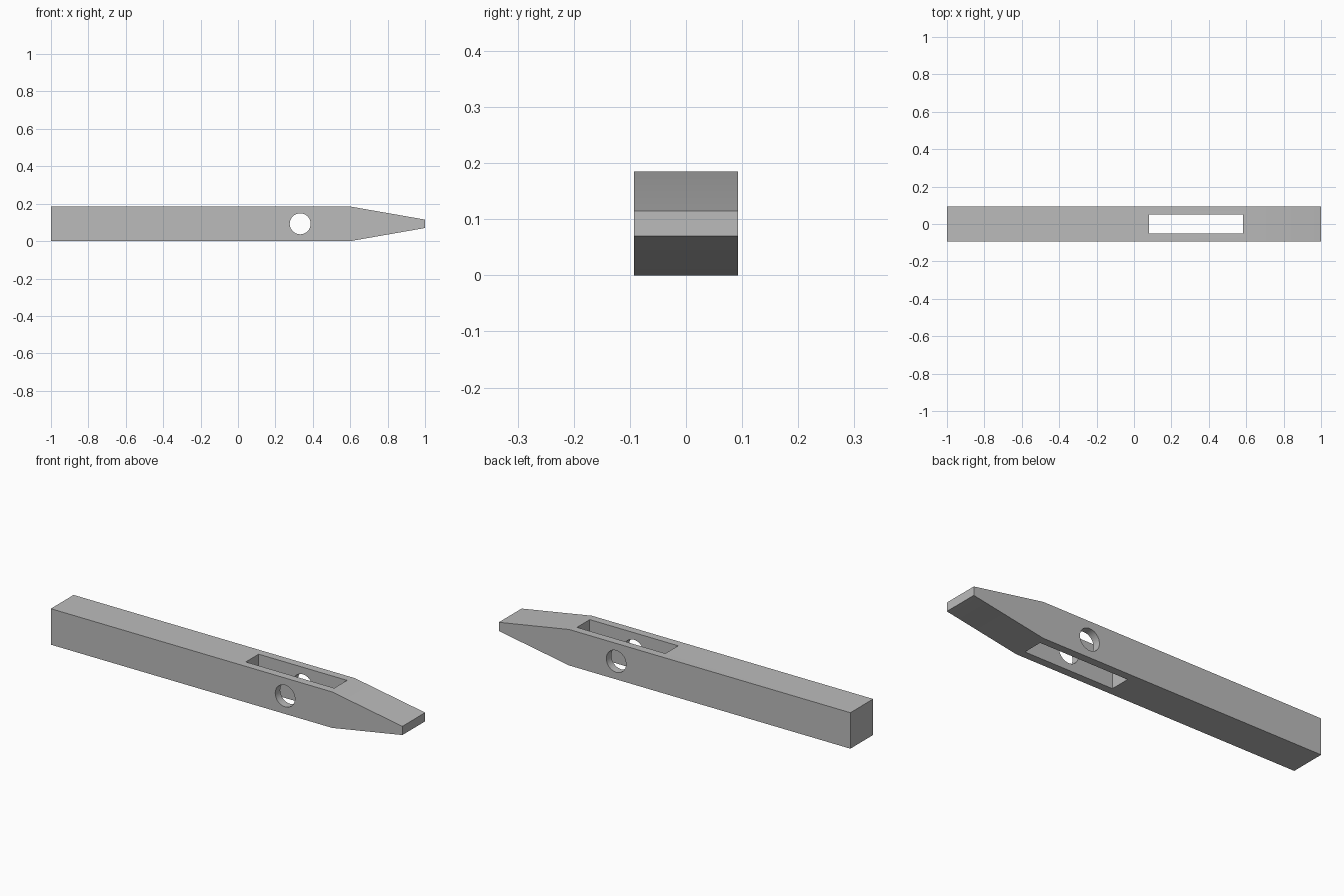
import bpy, bmesh, math
from mathutils import Matrix

if "Cube" in bpy.data.objects:
    bpy.data.objects.remove(bpy.data.objects["Cube"], do_unlink=True)

HALF = 0.0925          # half of the square bar section
TIP = 0.0225           # half height of the blunt tip
TAPER_X = 0.6

grey = bpy.data.materials.new("plain grey")
grey.use_nodes = True
colour = (0.5, 0.5, 0.5, 1)
grey.diffuse_color = colour
grey.node_tree.nodes["Principled BSDF"].inputs["Base Color"].default_value = colour


def make_object(name, bm):
    bmesh.ops.recalc_face_normals(bm, faces=bm.faces)
    mesh = bpy.data.meshes.new(name)
    bm.to_mesh(mesh)
    bm.free()
    mesh.materials.append(grey)
    obj = bpy.data.objects.new(name, mesh)
    bpy.context.collection.objects.link(obj)
    return obj


def cut(target, cutter):
    cutter.hide_render = True
    mod = target.modifiers.new(cutter.name, "BOOLEAN")
    mod.operation = "DIFFERENCE"
    mod.solver = "EXACT"
    mod.object = cutter
    bpy.context.view_layer.objects.active = target
    bpy.ops.object.modifier_apply(modifier=mod.name)
    bpy.data.objects.remove(cutter, do_unlink=True)


# Bar: side profile with a wedge tip, extruded across its width
bm = bmesh.new()
upper = [(-1, HALF), (TAPER_X, HALF), (1, TIP)]
profile = upper + [(x, -z) for x, z in reversed(upper)]
face = bm.faces.new([bm.verts.new((x, -HALF, HALF + z)) for x, z in profile])
side = bmesh.ops.extrude_face_region(bm, geom=[face])
verts = [v for v in side["geom"] if isinstance(v, bmesh.types.BMVert)]
bmesh.ops.translate(bm, verts=verts, vec=(0, 2 * HALF, 0))
bar = make_object("tapered_bar", bm)

# Vertical slot through the bar
bm = bmesh.new()
bmesh.ops.create_cube(bm, size=1, matrix=Matrix.Translation((0.3325, 0, HALF))
                      @ Matrix.Diagonal((0.503, 0.104, 0.5, 1)))
cut(bar, make_object("slot_cutter", bm))

# Round cross hole through both cheeks of the slot
bm = bmesh.new()
bmesh.ops.create_cone(bm, cap_ends=True, segments=48, radius1=0.056, radius2=0.056,
                      depth=0.5, matrix=Matrix.Translation((0.3325, 0, HALF))
                      @ Matrix.Rotation(math.pi / 2, 4, "X"))
cut(bar, make_object("pin_hole_cutter", bm))

# Smooth hole walls, sharp corners
bpy.ops.object.select_all(action="DESELECT")
bar.select_set(True)
bpy.context.view_layer.objects.active = bar
bpy.ops.object.shade_smooth_by_angle(angle=math.radians(20))
